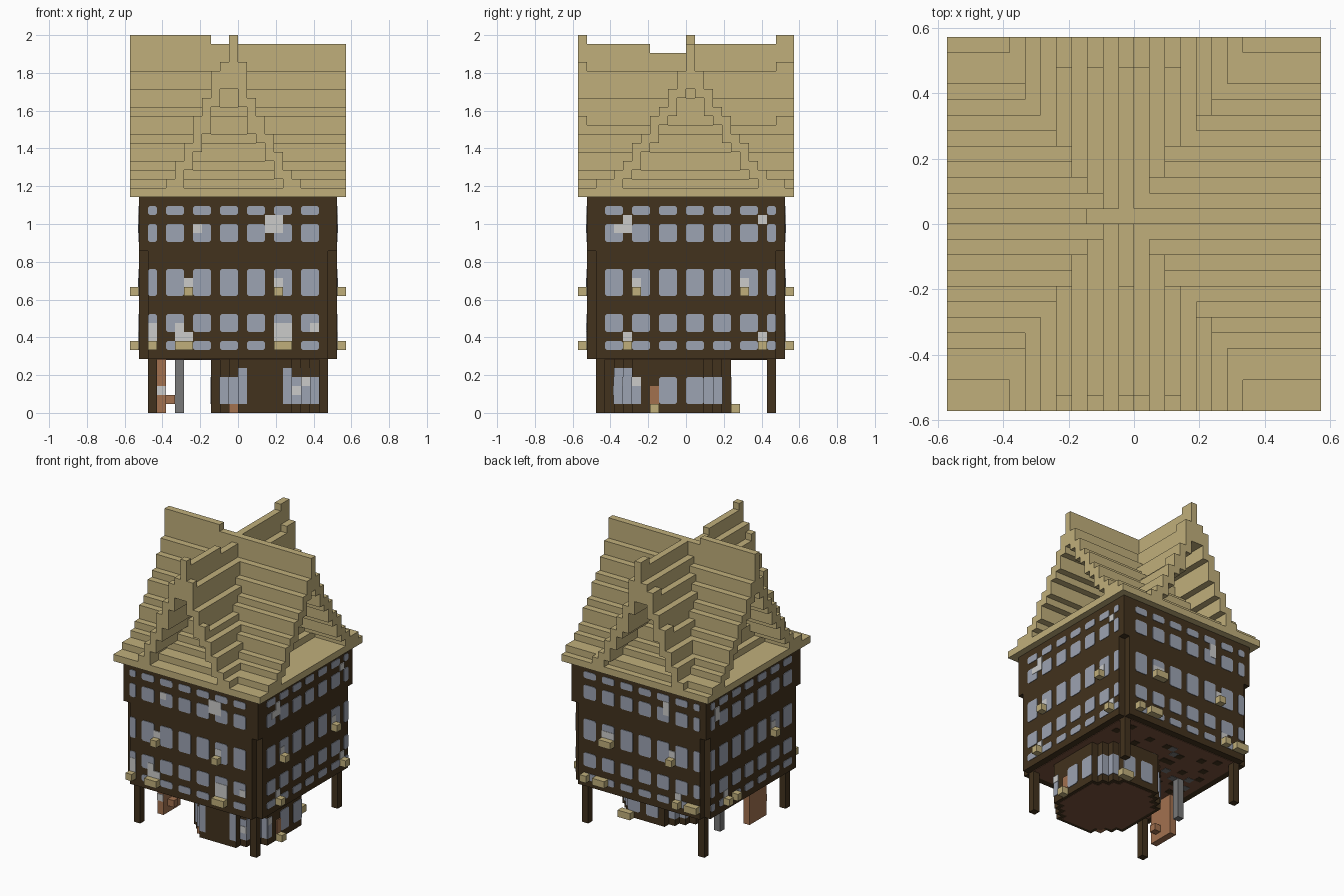
import bpy, bmesh, random

U = 2 / 42  # one building block
cube = bpy.data.objects.get("Cube")
if cube:
    bpy.data.objects.remove(cube)


def material(name, hexcode):
    lin = []
    for i in (0, 2, 4):
        c = int(hexcode[i:i + 2], 16) / 255
        lin.append(c / 12.92 if c <= 0.04045 else ((c + 0.055) / 1.055) ** 2.4)
    m = bpy.data.materials.new(name)
    m.use_nodes = True
    col = (*lin, 1)
    m.diffuse_color = col
    m.node_tree.nodes["Principled BSDF"].inputs["Base Color"].default_value = col
    return m


ROOF = material("tan thatch", "C0AF7B")
WALL = material("dark timber", "42321D")
GLASS = material("blue grey glass", "9CA3B2")
LIGHT = material("light grey", "CBCBCA")
CLAY = material("clay orange", "A2714F")
STONE = material("stone grey", "787878")
FLOOR = material("brown boards", "7A533C")


class Part:
    """Collects blocks and plates (in block units) into one object."""

    def __init__(self, name, mat):
        self.name, self.mat, self.bm = name, mat, bmesh.new()

    def box(self, x0, x1, y0, y1, z0, z1):
        vs = bmesh.ops.create_cube(self.bm, size=1)["verts"]
        for v in vs:
            v.co = ((x1 if v.co.x > 0 else x0) * U,
                    (y1 if v.co.y > 0 else y0) * U,
                    (z1 if v.co.z > 0 else z0) * U)

    def on_side(self, side, u0, u1, z0, z1, d0, d1):
        if side == "front":
            self.box(u0, u1, -d1, -d0, z0, z1)
        elif side == "back":
            self.box(u0, u1, d0, d1, z0, z1)
        elif side == "right":
            self.box(d0, d1, u0, u1, z0, z1)
        else:
            self.box(-d1, -d0, u0, u1, z0, z1)

    def pane(self, side, u0, u1, z0, z1, d, c=0.2):
        """Thin plate with clipped corners, lying on a wall at distance d."""
        outline = [(u0 + c, z0), (u1 - c, z0), (u1, z0 + c), (u1, z1 - c),
                   (u1 - c, z1), (u0 + c, z1), (u0, z1 - c), (u0, z0 + c)]
        rings = []
        for e in (d, d + 0.08):
            e = -e if side in ("front", "left") else e
            along_x = side in ("front", "back")
            rings.append([self.bm.verts.new((u * U, e * U, z * U) if along_x
                                            else (e * U, u * U, z * U))
                          for u, z in outline])
        a, b = rings
        self.bm.faces.new(a)
        self.bm.faces.new(b)
        for i in range(8):
            j = (i + 1) % 8
            self.bm.faces.new((a[i], a[j], b[j], b[i]))

    def done(self):
        bmesh.ops.recalc_face_normals(self.bm, faces=self.bm.faces)
        me = bpy.data.meshes.new(self.name)
        self.bm.to_mesh(me)
        self.bm.free()
        me.materials.append(self.mat)
        bpy.context.collection.objects.link(bpy.data.objects.new(self.name, me))


# Main walls: square upper storey, notched corners below
walls = Part("walls", WALL)
walls.box(-11, 11, -11, 11, 18, 24)
walls.box(-11, 11, -10, 10, 6, 18)
walls.box(-10, 10, -11, 11, 6, 18)
walls.done()

# Corner posts
posts = Part("corner_posts", WALL)
for sx in (-9.5, 9.5):
    for sy in (-9.5, 9.5):
        posts.box(sx - 0.5, sx + 0.5, sy - 0.5, sy + 0.5, 0, 6)
posts.done()

# Windows in five rows on each side, with one narrow window by a corner
windows = Part("windows", GLASS)
for side in ("front", "back", "right", "left"):
    if side in ("front", "back"):
        spans = [(-10, -9)] + [(u, u + 2) for u in range(-8, 8, 3)]
    else:
        spans = [(u, u + 2) for u in range(-9, 7, 3)] + [(9, 10)]
    for z0, z1 in ((22, 23), (19, 21), (13, 16), (9, 11), (7, 8)):
        for u0, u1 in spans:
            windows.pane(side, u0, u1, z0, z1, 11)
windows.done()

# Light patches, and small ledges projecting from the walls
PATCHES = {
    "front": [(-5, -4, 20, 21), (3, 5, 21, 22), (3, 4, 20, 21), (4, 5, 20, 21),
              (-6, -5, 14, 15), (4, 5, 14, 15), (-10, -9, 8, 10), (-7, -5, 8, 9),
              (-7, -6, 9, 10), (4, 6, 8, 10), (8, 9, 9, 10)],
    "right": [(-8, -6, 20, 21), (-7, -6, 21, 22), (8, 9, 21, 22), (6, 7, 14, 15),
              (-6, -5, 14, 15), (-7, -6, 8, 9), (8, 9, 8, 9)],
    "back": [(4, 6, 14, 15), (-6, -5, 14, 15), (-5, -4, 20, 22), (-7, -6, 8, 9)],
    "left": [(6, 7, 8, 9), (-5, -4, 14, 15), (8, 9, 20, 22)],
}
LEDGES = {
    "front": [(-10, -9, 7), (-7, -5, 7), (4, 6, 7), (-6, -5, 13), (4, 5, 13)],
    "right": [(-7, -6, 7), (8, 9, 7), (-6, -5, 13), (6, 7, 13)],
    "back": [(4, 6, 13), (-6, -5, 13), (8, 9, 7), (5, 7, 7), (-7, -6, 7), (-10, -8, 7)],
    "left": [(6, 7, 7), (4, 5, 7), (-5, -4, 13)],
}
patches = Part("light_patches", LIGHT)
ledges = Part("ledges", ROOF)
for side in PATCHES:
    for u0, u1, z0, z1 in PATCHES[side]:
        patches.on_side(side, u0, u1, z0, z1, 11, 11.13)
    for u0, u1, z in LEDGES[side]:
        ledges.on_side(side, u0, u1, z, z + 1, 11, 12)
patches.on_side("front", 6, 7, 2, 3, 8, 8.13)
patches.on_side("front", 7, 8, 3, 4, 7, 7.13)
patches.on_side("right", -6, -5, 3, 4, 9, 9.13)
patches.on_side("front", -9, -8, 2, 3, 6, 6.13)
ledges.box(9, 10, -4, -3, 0, 1)
ledges.box(5, 7, 5, 6, 0, 1)
patches.done()
ledges.done()

# Ground floor room with stepped corners and window bands in the steps
room = Part("ground_room", WALL)
band = Part("room_windows", GLASS)
base = Part("room_floor", FLOOR)
for i in range(4):
    x0, x1, y0, y1 = -3 + i, 9 - i, -9 + (3 - i), 5 - (3 - i)
    room.box(x0, x1, y0, y1, 0, 6)
    base.box(x0 + 0.5, x1 - 0.5, y0 + 0.5, y1 - 0.5, -0.03, 0.1)
    if i in (1, 2):
        band.box(x0 - 0.06, x1 + 0.06, y0 - 0.06, y1 + 0.06, 1, 4)
        # tall panes in the front right corner
        band.on_side("right", y0, y0 + 1, 1, 5, x1, x1 + 0.08)
for u in (0, 5):
    band.on_side("front", u, u + 1, 1, 5, 9, 9.08)
band.on_side("front", 8, 9, 1, 4, 6, 6.08)
band.on_side("right", -6, -5, 1, 4, 9, 9.08)
for u in (-3, 0):
    band.pane("right", u, u + 2, 1, 4, 9)
    band.pane("left", u, u + 2, 1, 4, 3)
for u in (1, 4):
    band.pane("back", u, u + 2, 1, 4, 5)
for p in (room, band, base):
    p.done()

# Underside boards with scattered stones
under = Part("underside_boards", FLOOR)
under.box(-10, 10, -10, 10, 5.93, 6.05)
under.done()
random.seed(4)
stones = Part("underside_stones", STONE)
gaps = Part("underside_gaps", WALL)
for n in range(75):
    x, y = random.randint(-9, 8), random.randint(-9, 8)
    (gaps if n % 3 else stones).box(x, x + 1, y, y + 1, 5.9 - 0.0005 * n, 6)
stones.done()
gaps.done()

# Clay wall and stone pillar beneath the overhang
clay = Part("clay_wall", CLAY)
clay.box(-9, -8, -6, -2, 0, 6)
clay.box(-8, -7, -5, -4, 1, 2)
clay.box(9, 9.15, -4, -3, 1, 3)
clay.box(-1, 0, -8.15, -7, 0, 1)
clay.done()
pillar = Part("stone_pillar", STONE)
pillar.box(-7, -6, 1, 2, 0, 6)
pillar.done()

# Eaves slab
eaves = Part("eaves", ROOF)
eaves.box(-12, 12, -12, 12, 24, 25)
eaves.done()

# Two crossing stepped roof shells, open at the gables
NARROW_LEFT = [38, 35, 32, 31, 29, 27, 26]
NARROW_RIGHT = [39, 37, 35, 32, 30, 28, 26]
WIDE = [38, 36, 34, 33, 31, 30, 28, 27, 26, 26]


def steps(tops):
    """Distance from the ridge, top and underside of each step."""
    lows = [max(t - 1, 25) for t in tops[1:]] + [25]
    return zip(range(1, len(tops) + 1), tops, lows)


across = Part("roof_front_to_back", ROOF)
for tops, sign, raised in ((NARROW_LEFT, 1, (1, 3)), (NARROW_RIGHT, -1, (2, 4))):
    for d, top, low in steps(tops):
        x = -1 + sign * d
        across.box(x, x + 1, -12, 12, low, top)
        # raised edge trim at both gables
        if d in raised:
            across.box(x, x + 1, -12, -11, top, top + 1)
            across.box(x, x + 1, 10, 12, top, top + 1)
for y0, y1, top in ((-12, -11, 42), (-11, -4, 41), (-4, 0, 40), (0, 10, 41), (10, 12, 42)):
    across.box(-1, 0, y0, y1, 36, top)
across.done()

along = Part("roof_side_to_side", ROOF)
for d, top, low in steps(WIDE):
    for y in (-d, d):
        along.box(-12, 12, y, y + 1, low, top)
along.box(-12, -3, 0, 1, 36, 42)
along.box(-3, 12, 0, 1, 36, 41)
along.done()
